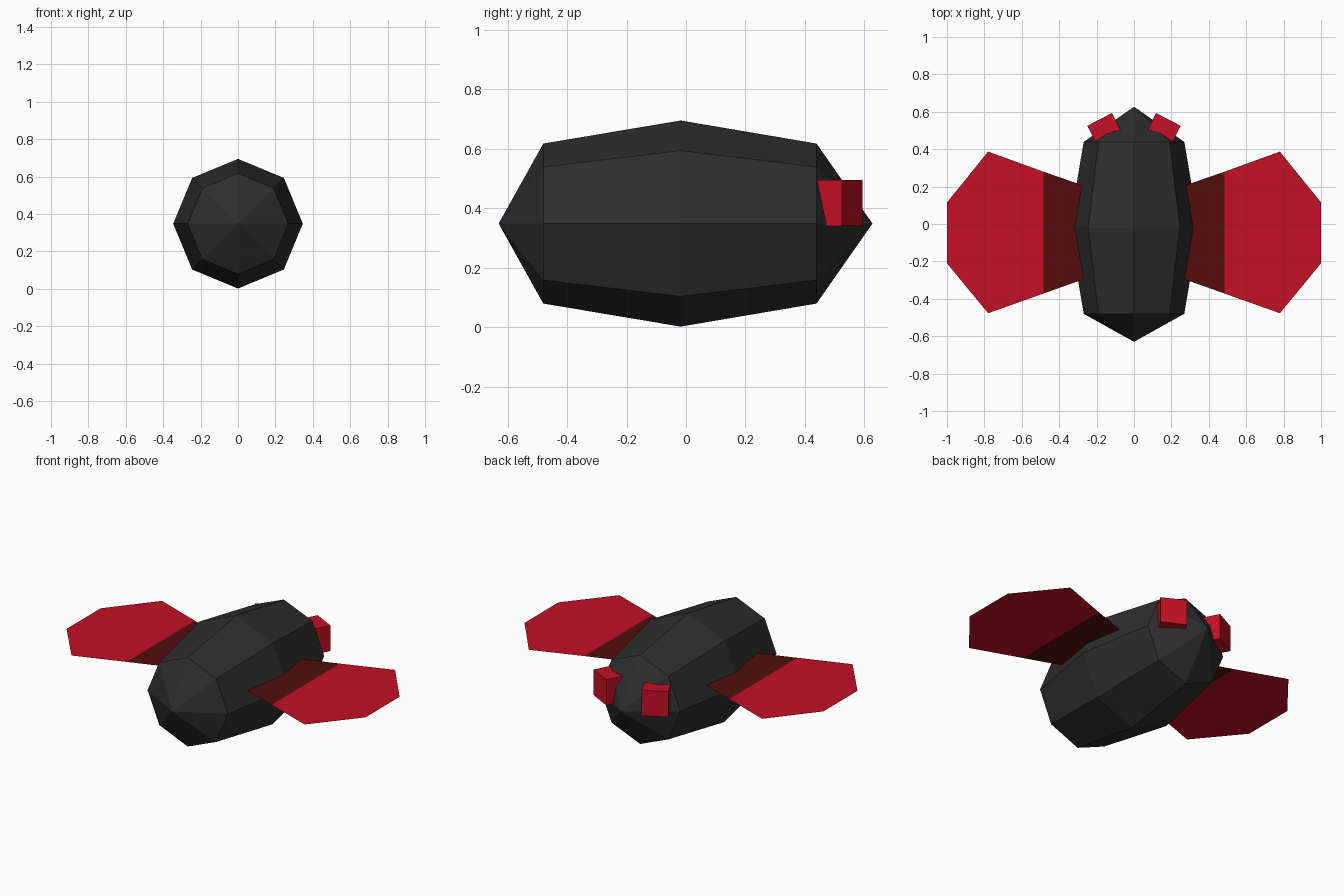
import bpy, bmesh, math
from mathutils import Vector

if "Cube" in bpy.data.objects:
    bpy.data.objects.remove(bpy.data.objects["Cube"])


def material(name, rgb):
    m = bpy.data.materials.new(name)
    m.diffuse_color = (*rgb, 1.0)
    m.use_nodes = True
    m.node_tree.nodes["Principled BSDF"].inputs["Base Color"].default_value = m.diffuse_color
    return m


BLACK = material("charcoal", (0.027, 0.027, 0.027))
RED = material("bright_red", (0.55, 0.005, 0.018))
MAROON = material("dark_red", (0.09, 0.004, 0.004))
CZ = 0.348  # height of the body axis


def make_object(name, bm, mats, recalc=True):
    if recalc:
        bmesh.ops.recalc_face_normals(bm, faces=bm.faces[:])
    me = bpy.data.meshes.new(name)
    bm.to_mesh(me)
    bm.free()
    for m in mats:
        me.materials.append(m)
    ob = bpy.data.objects.new(name, me)
    bpy.context.collection.objects.link(ob)
    return ob


# Body: eight-sided spindle lofted along y between two pointed tips
def body():
    bm = bmesh.new()
    rings = []
    for y, r in ((-0.48, 0.269), (-0.018, 0.3465), (0.439, 0.269)):
        rings.append([bm.verts.new((r * math.cos(i * math.pi / 4), y,
                                    CZ + r * math.sin(i * math.pi / 4)))
                      for i in range(8)])
    nose = bm.verts.new((0, -0.63, CZ))
    tail = bm.verts.new((0, 0.627, CZ))
    for i in range(8):
        j = (i + 1) % 8
        for a, b in zip(rings, rings[1:]):
            bm.faces.new((a[i], a[j], b[j], b[i]))
        bm.faces.new((nose, rings[0][j], rings[0][i]))
        bm.faces.new((tail, rings[-1][i], rings[-1][j]))
    make_object("body", bm, [BLACK])


# Wings: flat sheets with a dark root and a red outer panel
def wing(name, side):
    z = 0.42
    root = [(0.24, 0.195), (0.485, 0.28), (0.485, -0.372), (0.24, -0.285)]
    outer = [(0.485, 0.28), (0.78, 0.387), (1.0, 0.115),
             (1.0, -0.21), (0.78, -0.477), (0.485, -0.372)]
    bm = bmesh.new()
    for index, outline in enumerate((root, outer)):
        f = bm.faces.new([bm.verts.new((side * x, y, z)) for x, y in outline])
        f.material_index = index
        f.normal_update()
        if f.normal.z < 0:
            f.normal_flip()
    bmesh.ops.remove_doubles(bm, verts=bm.verts[:], dist=0.0001)
    make_object(name, bm, [MAROON, RED], recalc=False)


# Eyes: angled blocks sunk into the tapered end
def eye(name, side):
    inner, outer = Vector((0.118, 0.593)), Vector((0.25, 0.525))
    edge = (outer - inner).normalized()
    back = Vector((edge.y, -edge.x)) * 0.16
    bm = bmesh.new()
    loops = [[bm.verts.new((side * p.x, p.y, z))
              for p in (inner, outer, outer + back, inner + back)]
             for z in (0.34, 0.495)]
    lo, hi = loops
    bm.faces.new(lo)
    bm.faces.new(hi)
    for i in range(4):
        j = (i + 1) % 4
        bm.faces.new((lo[i], lo[j], hi[j], hi[i]))
    make_object(name, bm, [RED])


body()
for label, s in (("right", 1), ("left", -1)):
    wing(label + "_wing", s)
    eye(label + "_eye", s)
